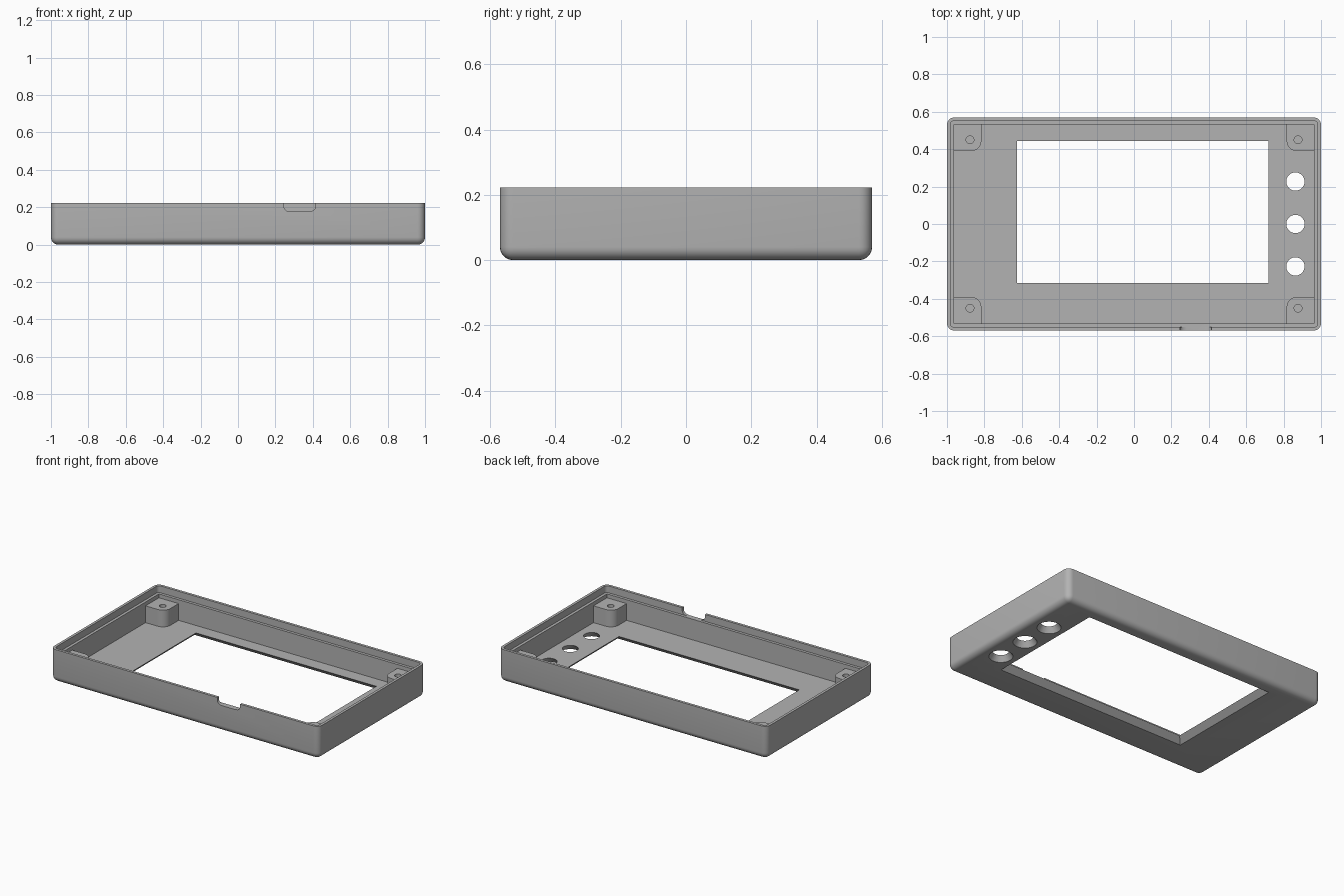
import bpy
import bmesh
from math import cos, sin, pi, radians

W, D, H = 1.0, 0.57, 0.222          # half width, half depth, height
INNER_X, INNER_Y = 0.963, 0.533     # cavity half sizes
FLOOR, LEDGE, POST_TOP = 0.037, 0.176, 0.15

old = bpy.data.objects.get("Cube")
if old:
    bpy.data.objects.remove(old, do_unlink=True)

grey = bpy.data.materials.new("plastic grey")
grey.use_nodes = True
COLOUR = (0.45, 0.45, 0.45, 1)
grey.diffuse_color = COLOUR
grey.node_tree.nodes["Principled BSDF"].inputs["Base Color"].default_value = COLOUR


def loft(name, bottom, top):
    """Closed solid between two matching rings of points."""
    bm = bmesh.new()
    a = [bm.verts.new(p) for p in bottom]
    b = [bm.verts.new(p) for p in top]
    n = len(a)
    bm.faces.new(a[::-1])
    bm.faces.new(b)
    for i in range(n):
        j = (i + 1) % n
        bm.faces.new((a[i], a[j], b[j], b[i]))
    bmesh.ops.recalc_face_normals(bm, faces=bm.faces)
    mesh = bpy.data.meshes.new(name)
    bm.to_mesh(mesh)
    bm.free()
    mesh.materials.append(grey)
    obj = bpy.data.objects.new(name, mesh)
    bpy.context.collection.objects.link(obj)
    return obj


def rect(x0, x1, y0, y1, z, grow=0):
    x0, x1, y0, y1 = x0 - grow, x1 + grow, y0 - grow, y1 + grow
    return [(x0, y0, z), (x1, y0, z), (x1, y1, z), (x0, y1, z)]


def circle(x, y, z, r, n=32):
    return [(x + r * cos(2 * pi * i / n), y + r * sin(2 * pi * i / n), z) for i in range(n)]


def box(name, x, y, z0, z1):
    return loft(name, rect(-x, x, -y, y, z0), rect(-x, x, -y, y, z1))


def round_edges(obj, width, segments, test):
    """Bevel the edges whose two end points pass the test."""
    bm = bmesh.new()
    bm.from_mesh(obj.data)
    edges = [e for e in bm.edges if test(e.verts[0].co, e.verts[1].co)]
    bmesh.ops.bevel(bm, geom=edges, offset=width, segments=segments,
                    profile=0.5, affect='EDGES')
    bm.to_mesh(obj.data)
    bm.free()


def vertical(a, b):
    return abs(a.z - b.z) > 0.01


def cut(obj, cutter):
    mod = obj.modifiers.new("cut", 'BOOLEAN')
    mod.operation, mod.solver, mod.object = 'DIFFERENCE', 'EXACT', cutter
    bpy.context.view_layer.objects.active = obj
    bpy.ops.object.modifier_apply(modifier=mod.name)
    bpy.data.objects.remove(cutter, do_unlink=True)


# Outer shell, rounded on the vertical and bottom edges
shell = box("case_shell", W, D, 0, H)
round_edges(shell, 0.04, 6, lambda a, b: min(a.z, b.z) < 0.01)

# Cavity and the stepped rim around it
cut(shell, box("cavity", INNER_X, INNER_Y, FLOOR, H + 0.1))
rim = box("rim_step", W - 0.018, D - 0.018, LEDGE, H + 0.1)
round_edges(rim, 0.02, 4, vertical)
cut(shell, rim)

# Screen window, flared towards the underside
window = (-0.625, 0.72, -0.315, 0.445)
flare = FLOOR
cut(shell, loft("window", rect(*window, -0.01, flare + 0.01), rect(*window, FLOOR + 0.01, -0.01)))
cut(shell, loft("window_core", rect(*window, -0.02), rect(*window, FLOOR + 0.02)))

# Three conical button holes
for y in (-0.227, 0, 0.227):
    cut(shell, loft("button_hole", circle(0.863, y, -0.01, 0.08), circle(0.863, y, FLOOR, 0.049)))
    cut(shell, loft("button_core", circle(0.863, y, -0.02, 0.049), circle(0.863, y, FLOOR + 0.02, 0.049)))

# Cable notch with rounded lower corners in the front rim
half = [(0.085, H + 0.05), (0.085, 0.2), (0.079, 0.188), (0.066, 0.179), (0.048, LEDGE)]
outline = [(0.33 - x, z) for x, z in half] + [(0.33 + x, z) for x, z in half[::-1]]
cut(shell, loft("notch", [(x, -D - 0.05, z) for x, z in outline],
                [(x, 0.01 - INNER_Y, z) for x, z in outline]))

# Corner screw posts with blind holes
parts = [shell]
for side, sx in (("left", 1), ("right", -1)):
    for end, sy in (("front", -1), ("back", 1)):
        xs = sorted((sx * 0.816, sx * (INNER_X + 0.008)))
        ys = sorted((sy * 0.39, sy * (INNER_Y + 0.008)))
        post = loft(end + "_" + side + "_screw_post",
                    rect(*xs, *ys, FLOOR - 0.01), rect(*xs, *ys, POST_TOP))
        round_edges(post, 0.055, 8, lambda a, b: vertical(a, b)
                    and abs(a.x) < 0.85 and abs(a.y) < 0.45)
        cut(post, loft("screw_hole", circle(sx * 0.877, sy * 0.45, FLOOR + 0.01, 0.021, 20),
                       circle(sx * 0.877, sy * 0.45, H, 0.021, 20)))
        parts.append(post)

# Smooth the rounded edges, keep the corners crisp
bpy.ops.object.select_all(action='DESELECT')
for obj in parts:
    obj.select_set(True)
bpy.context.view_layer.objects.active = shell
bpy.ops.object.shade_smooth_by_angle(angle=radians(30))
